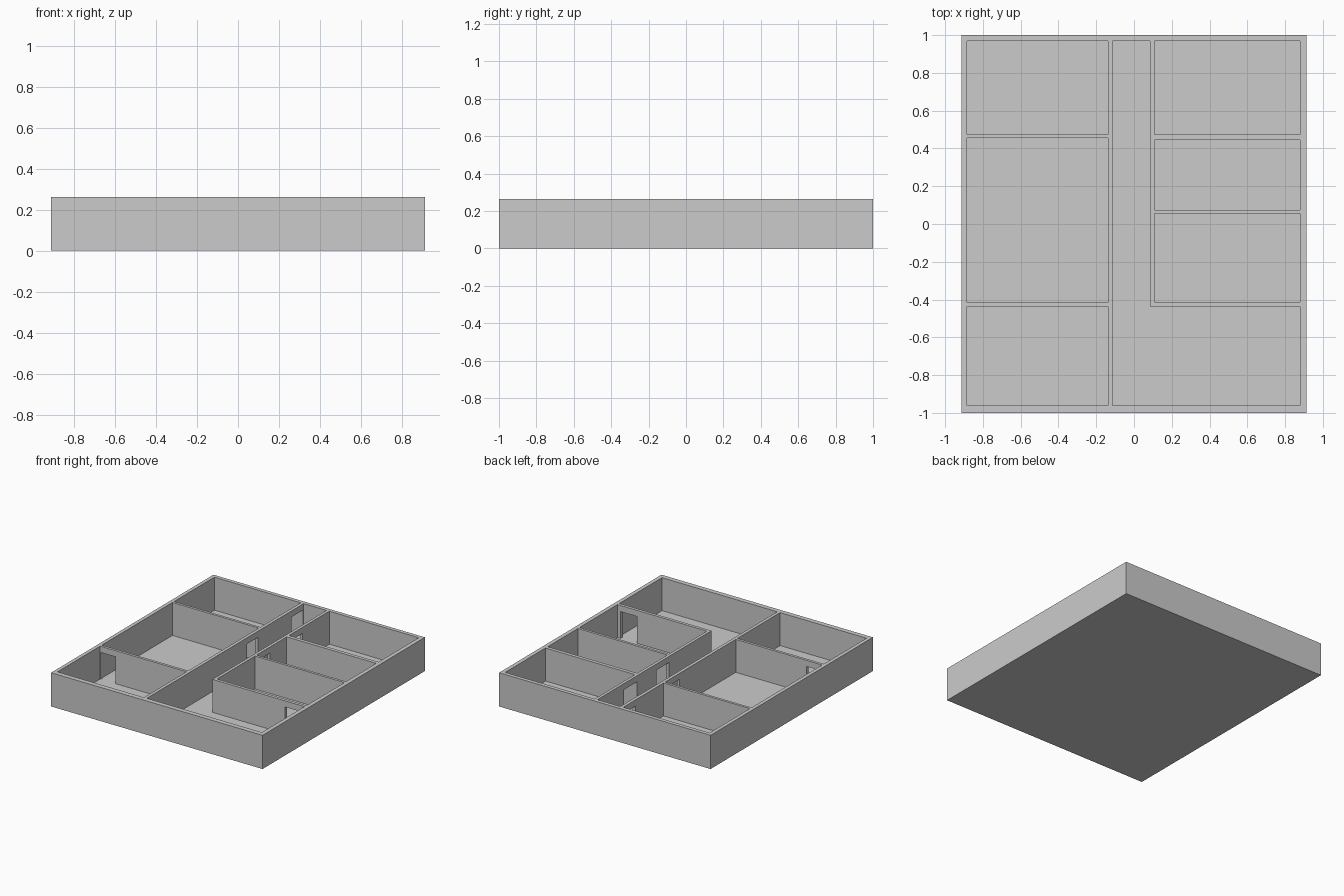
import bpy, bmesh

if "Cube" in bpy.data.objects:
    bpy.data.objects.remove(bpy.data.objects["Cube"])

H = 0.263        # wall height
FLOOR = 0.006    # floor plate thickness
DOOR_TOP = 0.215


def prisms(name, outlines, z0, z1):
    """One object holding an upright prism for each counter-clockwise outline."""
    bm = bmesh.new()
    for pts in outlines:
        face = bm.faces.new([bm.verts.new((x, y, z0)) for x, y in pts])
        ext = bmesh.ops.extrude_face_region(bm, geom=[face])
        up = [v for v in ext["geom"] if isinstance(v, bmesh.types.BMVert)]
        bmesh.ops.translate(bm, verts=up, vec=(0, 0, z1 - z0))
    bmesh.ops.recalc_face_normals(bm, faces=bm.faces)
    me = bpy.data.meshes.new(name)
    bm.to_mesh(me)
    bm.free()
    ob = bpy.data.objects.new(name, me)
    bpy.context.collection.objects.link(ob)
    return ob


def rect(x0, x1, y0, y1):
    return [(x0, y0), (x1, y0), (x1, y1), (x0, y1)]


def cut(target, cutter):
    mod = target.modifiers.new(cutter.name, "BOOLEAN")
    mod.operation = "DIFFERENCE"
    mod.solver = "EXACT"
    mod.object = cutter
    bpy.context.view_layer.objects.active = target
    bpy.ops.object.modifier_apply(modifier=mod.name)
    cutter.hide_render = True
    bpy.data.objects.remove(cutter)


# solid block the plan is carved from
house = prisms("floor_plan_walls", [rect(-0.912, 0.912, -1, 1)], 0, H)

# rooms left and right of the corridor
rooms = [rect(-0.883, -0.138, a, b)
         for a, b in ((-0.962, -0.437), (-0.416, 0.454), (0.474, 0.97))]
rooms += [rect(0.108, 0.88, a, b)
          for a, b in ((-0.413, 0.055), (0.075, 0.446), (0.474, 0.97))]
# L-shaped corridor and lobby
rooms.append([(-0.113, -0.962), (0.88, -0.962), (0.88, -0.437),
              (0.085, -0.437), (0.085, 0.97), (-0.113, 0.97)])
cut(house, prisms("room_cutter", rooms, FLOOR, H + 0.1))

# doorways, each reaching a little way into the rooms on both sides
doors = [
    rect(-0.15, -0.10, 0.82, 0.965),     # back left room
    rect(-0.15, -0.10, 0.275, 0.41),     # middle left room
    rect(-0.878, -0.75, -0.45, -0.40),   # front left room
    rect(0.075, 0.12, 0.48, 0.64),       # back right room
    rect(0.075, 0.12, 0.085, 0.24),      # middle right room
    rect(0.71, 0.855, -0.45, -0.40),     # lobby to right room
]
cut(house, prisms("door_cutter", doors, FLOOR, DOOR_TOP))
